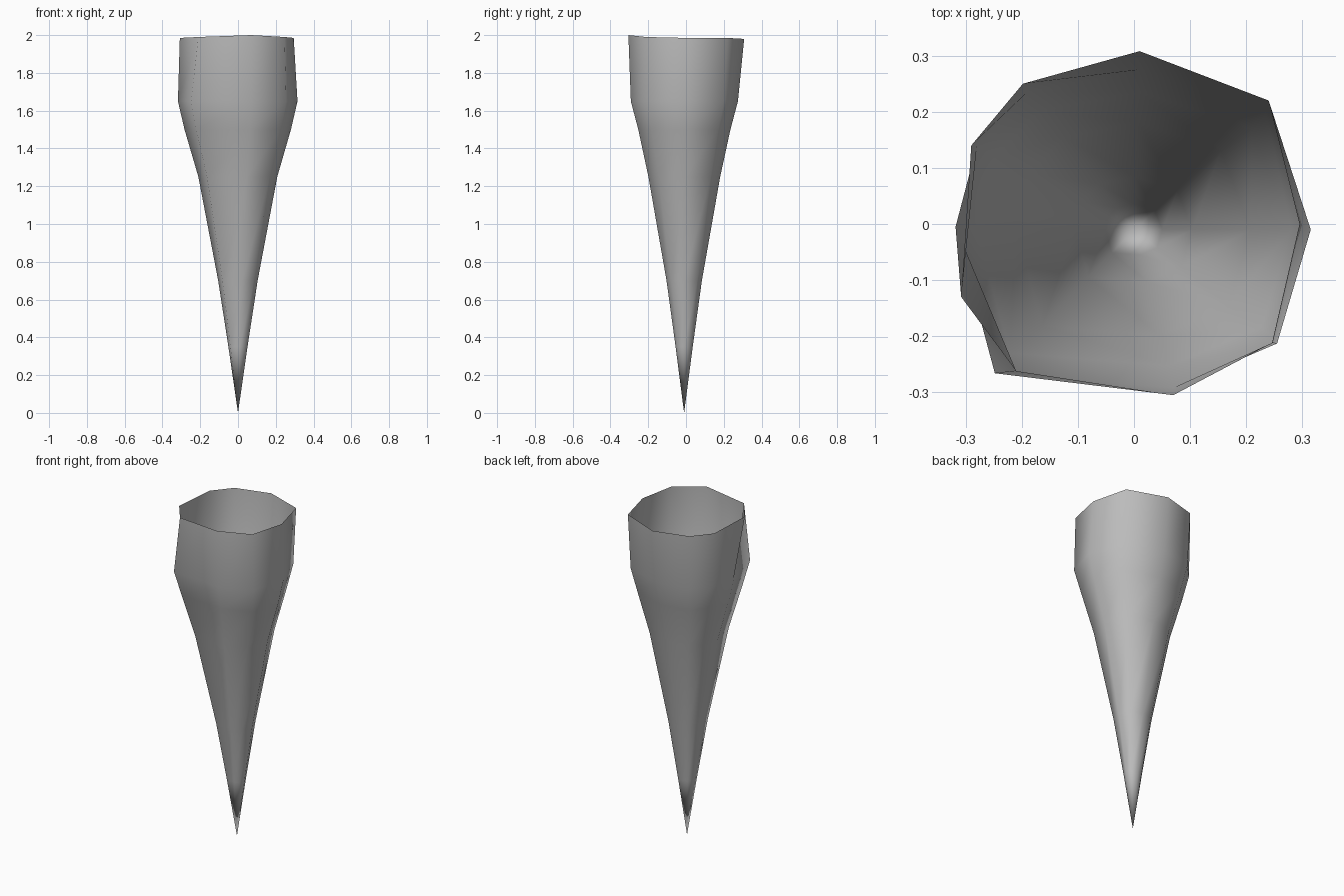
import bpy, bmesh
from mathutils import Vector

cube = bpy.data.objects.get("Cube")
if cube:
    bpy.data.objects.remove(cube, do_unlink=True)

# Stone grey surface
grey = bpy.data.materials.new("stone_grey")
grey.use_nodes = True
colour = (0.5, 0.5, 0.5, 1)
grey.diffuse_color = colour
grey.node_tree.nodes["Principled BSDF"].inputs["Base Color"].default_value = colour

# Uneven nine-sided outlines of the rim and the shoulder below it
rim = [(.01, .308, 1.98), (.24, .22, 1.985), (.295, 0, 1.985), (.246, -.212, 1.99),
       (.07, -.305, 2), (-.21, -.262, 1.99), (-.308, -.13, 1.985),
       (-.29, .14, 1.98), (-.198, .25, 1.98)]
shoulder = [(.01, .275), (.235, .2), (.315, -.01), (.255, -.213), (.07, -.292),
            (-.248, -.266), (-.318, -.005), (-.28, .14), (-.19, .235)]

# Taper below the shoulder: height, width scale, depth scale
taper = [(1.65, 1, 1), (1.5, .89, .86), (1.25, .66, .67), (.7, .33, .33), (.35, .16, .16)]

bm = bmesh.new()
rings = [[bm.verts.new(p) for p in rim]]
for z, sx, sy in taper:
    rings.append([bm.verts.new((x * sx, y * sy - .01 * (1 - sy), z)) for x, y in shoulder])
tip = bm.verts.new(Vector((0, -.01, 0)))

# Open wall and pointed end
n = len(rim)
for upper, lower in zip(rings, rings[1:]):
    for i in range(n):
        j = (i + 1) % n
        bm.faces.new((upper[i], upper[j], lower[j], lower[i]))
for i in range(n):
    bm.faces.new((rings[-1][i], rings[-1][(i + 1) % n], tip))
bm.normal_update()
if sum(f.normal.dot(f.calc_center_median() * Vector((1, 1, 0))) for f in bm.faces) < 0:
    bmesh.ops.reverse_faces(bm, faces=bm.faces[:])
for f in bm.faces:
    f.smooth = True

mesh = bpy.data.meshes.new("hollow_spike")
bm.to_mesh(mesh)
bm.free()
mesh.materials.append(grey)
spike = bpy.data.objects.new("hollow_spike", mesh)
bpy.context.collection.objects.link(spike)
